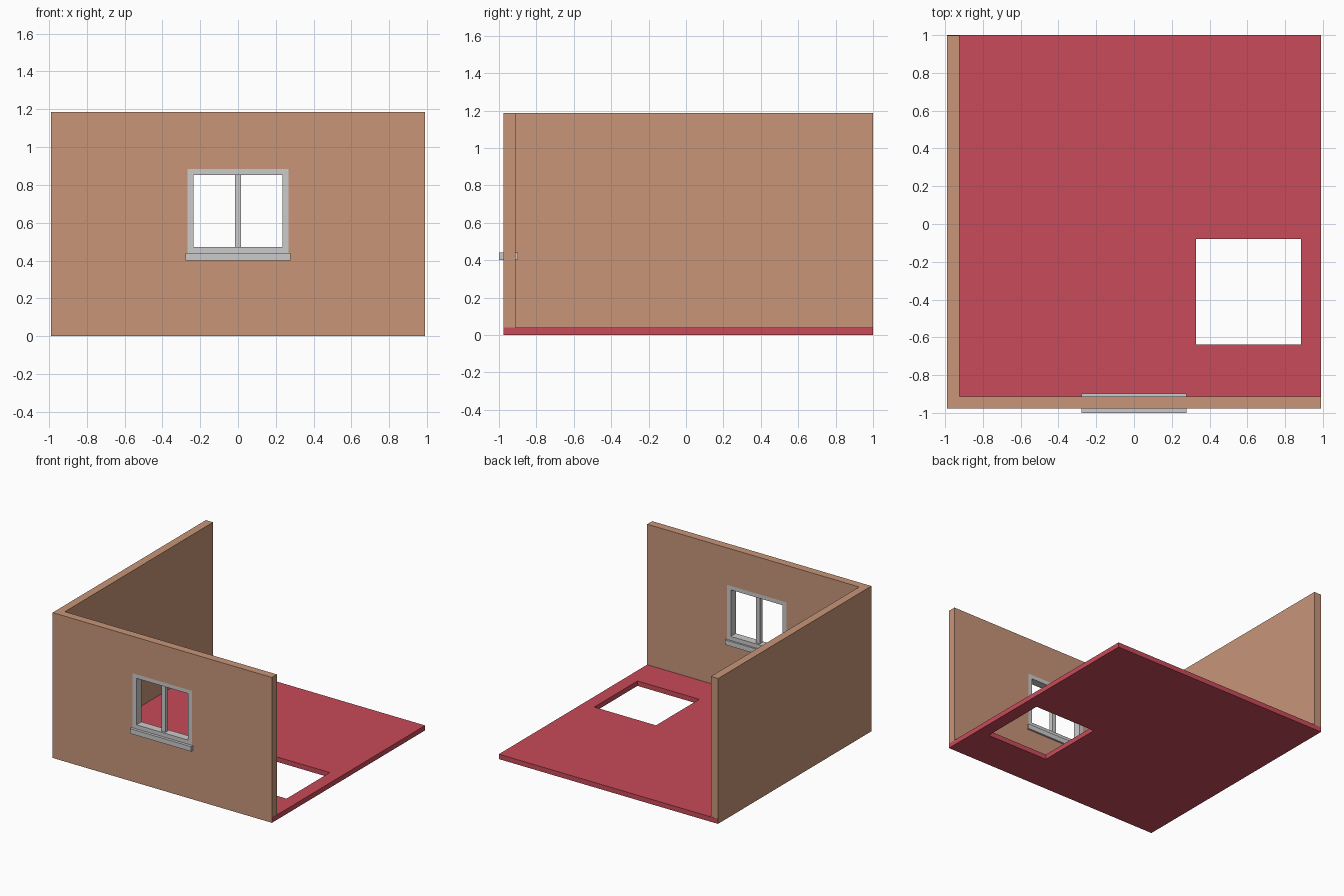
import bpy

if "Cube" in bpy.data.objects:
    bpy.data.objects.remove(bpy.data.objects["Cube"])


def material(name, rgb):
    m = bpy.data.materials.new(name)
    m.diffuse_color = (*rgb, 1)
    m.use_nodes = True
    m.node_tree.nodes["Principled BSDF"].inputs["Base Color"].default_value = m.diffuse_color
    return m


def extrude_outline(name, pts, z0, z1, mat=None):
    n = len(pts)
    verts = [(x, y, z) for z in (z0, z1) for x, y in pts]
    faces = [tuple(reversed(range(n))), tuple(range(n, 2 * n))]
    faces += [(i, (i + 1) % n, n + (i + 1) % n, n + i) for i in range(n)]
    me = bpy.data.meshes.new(name)
    me.from_pydata(verts, [], faces)
    ob = bpy.data.objects.new(name, me)
    bpy.context.collection.objects.link(ob)
    if mat:
        me.materials.append(mat)
    return ob


def box(name, x0, x1, y0, y1, z0, z1, mat=None):
    return extrude_outline(name, [(x0, y0), (x1, y0), (x1, y1), (x0, y1)], z0, z1, mat)


def cut(ob, *bounds):
    cutter = box(ob.name + "_cutter", *bounds)
    cutter.hide_render = True
    cutter.hide_viewport = True
    cutter.display_type = 'WIRE'
    mod = ob.modifiers.new("opening", 'BOOLEAN')
    mod.object = cutter
    mod.operation = 'DIFFERENCE'
    mod.solver = 'EXACT'


plaster = material("wall_plaster", (0.58, 0.30, 0.19))
red = material("floor_red", (0.58, 0.07, 0.10))

X, FRONT, BACK = 0.99, -0.977, 1.0
IN_X, IN_Y = -0.925, -0.912
E = 0.001  # keeps coincident faces apart

# Floor slab with square opening
floor = box("floor", -X + E, X, FRONT + E, BACK, 0, 0.04, red)
cut(floor, 0.327, 0.885, -0.638, -0.08, -0.1, 0.1)

# L-shaped walls with window opening
walls = extrude_outline("walls", [(-X, FRONT), (X - E, FRONT), (X - E, IN_Y), (IN_X, IN_Y),
                                  (IN_X, BACK - E), (-X, BACK - E)], E, 1.187, plaster)
cut(walls, -0.267, 0.267, -1.1, -0.85, 0.42, 0.885)

# Window frame, flush with the wall
frame = box("window_frame", -0.267, 0.267, FRONT, IN_Y, 0.44, 0.885)
cut(frame, -0.234, 0.234, -1.1, -0.85, 0.473, 0.853)

# Centre mullion
box("window_mullion", -0.017, 0.017, -0.962, -0.927, 0.473, 0.853)

# Sill running through the wall
box("window_sill", -0.277, 0.277, -1.0, -0.897, 0.40, 0.44)
